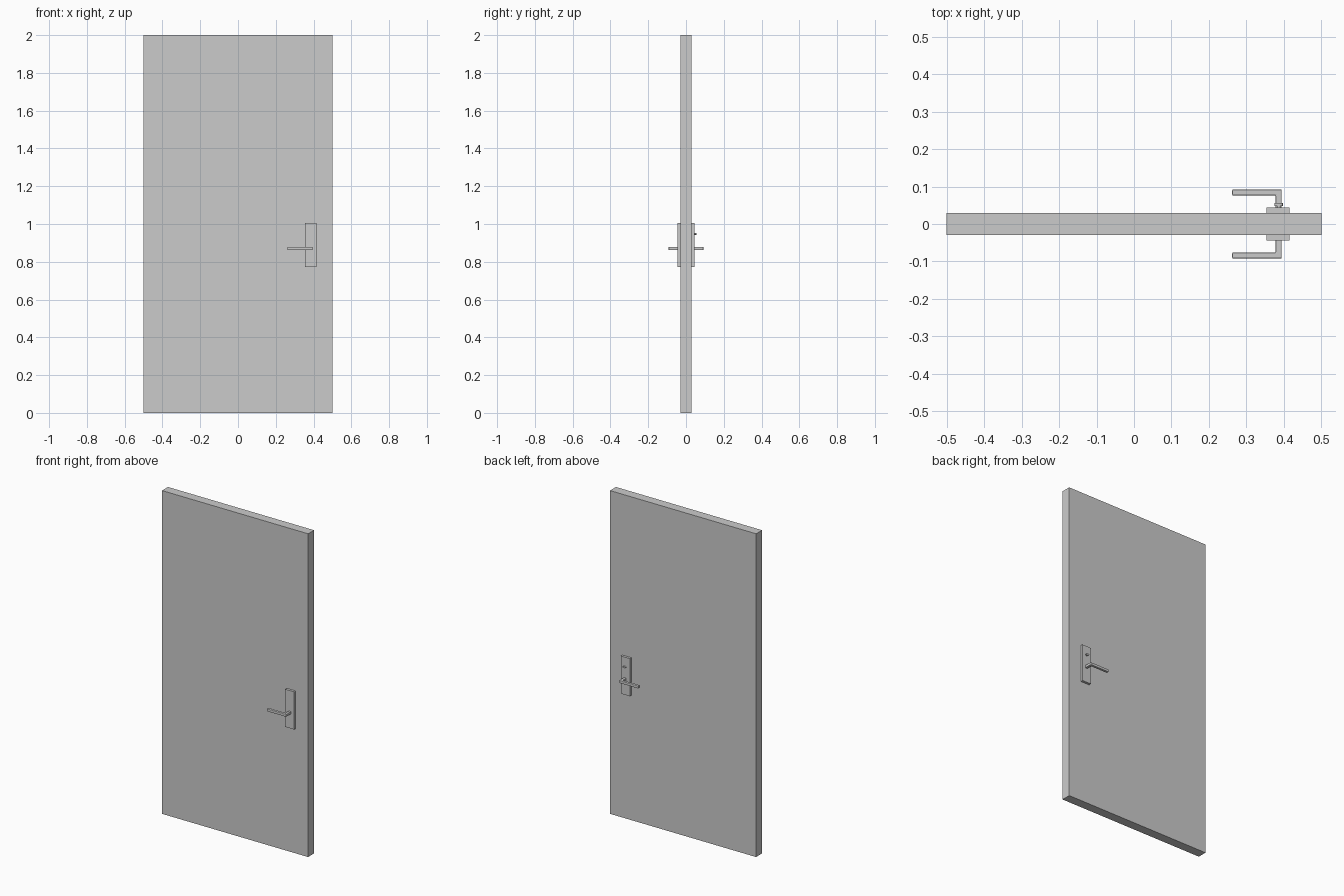
import bpy, bmesh, math

if "Cube" in bpy.data.objects:
    bpy.data.objects.remove(bpy.data.objects["Cube"])


def finish(name, bm, bevel=0.0, smooth=False):
    bmesh.ops.recalc_face_normals(bm, faces=bm.faces)
    mesh = bpy.data.meshes.new(name)
    bm.to_mesh(mesh)
    bm.free()
    obj = bpy.data.objects.new(name, mesh)
    bpy.context.collection.objects.link(obj)
    if bevel:
        mod = obj.modifiers.new("soft_edges", 'BEVEL')
        mod.width = bevel
        mod.segments = 2
    if smooth:
        bpy.ops.object.select_all(action='DESELECT')
        obj.select_set(True)
        bpy.context.view_layer.objects.active = obj
        bpy.ops.object.shade_smooth_by_angle(angle=math.radians(35))
    return obj


def box(name, x, y, z):
    bm = bmesh.new()
    bmesh.ops.create_cube(bm, size=1)
    for v in bm.verts:
        for i, (lo, hi) in enumerate((x, y, z)):
            v.co[i] = (lo + hi) / 2 + v.co[i] * (hi - lo)
    return finish(name, bm)


def lever(name, side):
    # L-shaped outline seen from above, extruded upwards
    outline = [(0.378, 0.042), (0.394, 0.042), (0.394, 0.092),
               (0.262, 0.092), (0.262, 0.076), (0.378, 0.076)]
    bm = bmesh.new()
    face = bm.faces.new([bm.verts.new((x, y * side, 0.862)) for x, y in outline])
    ext = bmesh.ops.extrude_face_region(bm, geom=[face])
    for v in ext["geom"]:
        if isinstance(v, bmesh.types.BMVert):
            v.co.z += 0.016
    return finish(name, bm, bevel=0.0025)


def disc(name, x, z, y0, y1, rx, rz):
    # elliptical cylinder along y
    bm = bmesh.new()
    bmesh.ops.create_cone(bm, cap_ends=True, segments=24, radius1=1, radius2=1, depth=1)
    for v in bm.verts:
        a, b, t = v.co
        v.co = (x + a * rx, (y0 + y1) / 2 + t * (y1 - y0), z + b * rz)
    return finish(name, bm, smooth=True)


# Door slab
box("door_panel", (-0.5, 0.5), (-0.029, 0.029), (0, 2))

# Backplate and lever on each face
for label, side in (("front", -1), ("back", 1)):
    box(label + "_plate", (0.354, 0.415), sorted((0.028 * side, 0.044 * side)), (0.772, 1.005))
    lever(label + "_lever", side)

# Thumb turn on the back plate only
disc("thumb_turn_stem", 0.386, 0.947, 0.043, 0.049, 0.005, 0.005)
disc("thumb_turn_knob", 0.386, 0.947, 0.048, 0.056, 0.011, 0.005)
